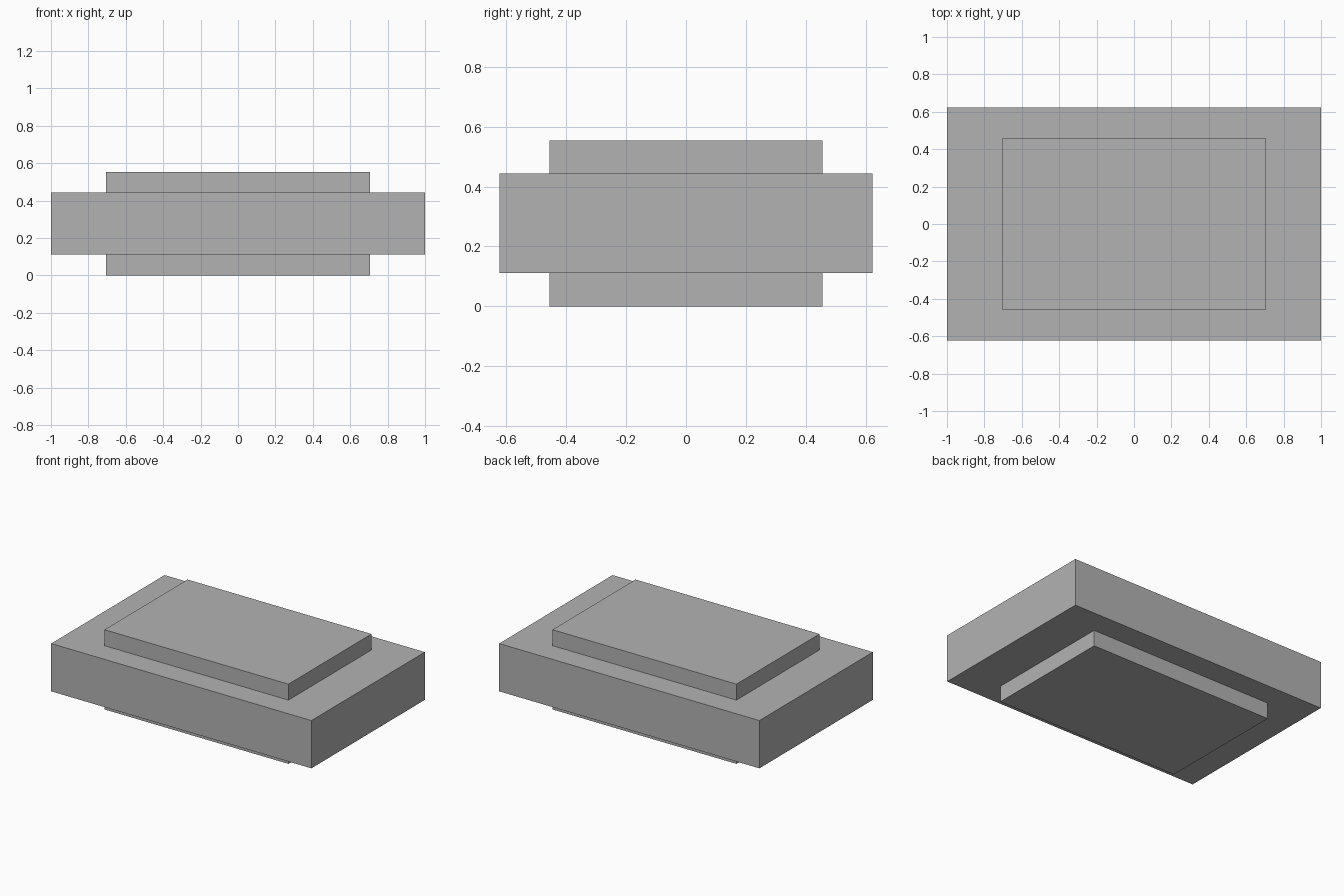
import bpy

# Remove the default object
default = bpy.data.objects.get("Cube")
if default:
    bpy.data.objects.remove(default, do_unlink=True)

# Single flat grey
grey = bpy.data.materials.new("plain_grey")
grey.use_nodes = True
colour = (0.45, 0.45, 0.45, 1.0)
grey.diffuse_color = colour
grey.node_tree.nodes["Principled BSDF"].inputs["Base Color"].default_value = colour


def block(name, width, depth, bottom, top):
    """Add a centred box spanning the given heights."""
    bpy.ops.mesh.primitive_cube_add(size=1, location=(0, 0, (bottom + top) / 2))
    obj = bpy.context.object
    obj.name = name
    obj.scale = (width, depth, top - bottom)
    bpy.ops.object.transform_apply(location=False, rotation=False, scale=True)
    obj.data.materials.append(grey)
    return obj


# Thick main slab with a smaller raised plate on its top and bottom
HEIGHT, STEP = 0.554, 0.111
PLATE = (1.414, 0.912)
block("main_slab", 2.0, 1.245, STEP, HEIGHT - STEP)
block("bottom_plate", *PLATE, 0, STEP)
block("top_plate", *PLATE, HEIGHT - STEP, HEIGHT)
